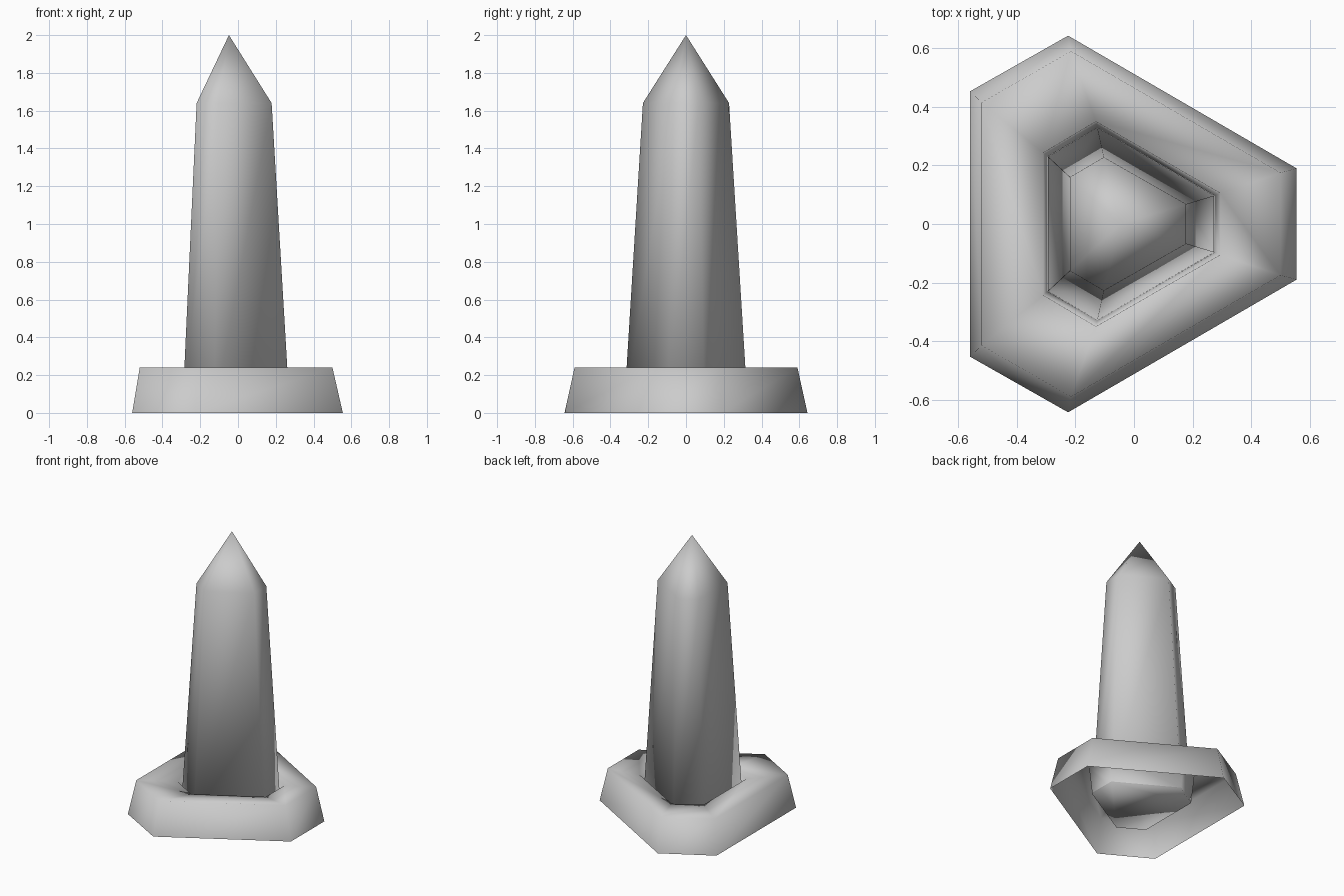
import bpy
import bmesh

cube = bpy.data.objects.get("Cube")
if cube:
    bpy.data.objects.remove(cube, do_unlink=True)

# Single stone colour
stone = bpy.data.materials.new("stone_grey")
stone.use_nodes = True
grey = (0.6, 0.6, 0.6, 1)
stone.diffuse_color = grey
stone.node_tree.nodes["Principled BSDF"].inputs["Base Color"].default_value = grey


def ring(bm, z, right, middle, left):
    """Triangle with cut corners, mirrored across y; counter-clockwise."""
    half = [right, middle, left]
    outline = half + [(x, -y) for x, y in reversed(half)]
    return [bm.verts.new((x, y, z)) for x, y in outline]


def bridge(bm, lower, upper):
    for i in range(len(lower)):
        j = (i + 1) % len(lower)
        bm.faces.new((lower[i], lower[j], upper[j], upper[i]))


def finish(bm, name):
    mesh = bpy.data.meshes.new(name)
    bm.to_mesh(mesh)
    bm.free()
    mesh.materials.append(stone)
    mesh.shade_smooth()
    obj = bpy.data.objects.new(name, mesh)
    bpy.context.collection.objects.link(obj)


# Hollow plinth: outer wall, sloping top and socket wall
bm = bmesh.new()
loops = [
    ring(bm, 0.0, (0.555, 0.19), (-0.225, 0.643), (-0.56, 0.453)),
    ring(bm, 0.24, (0.50, 0.175), (-0.215, 0.59), (-0.52, 0.415)),
    ring(bm, 0.22, (0.295, 0.105), (-0.13, 0.35), (-0.31, 0.243)),
    ring(bm, 0.03, (0.275, 0.097), (-0.125, 0.328), (-0.295, 0.23)),
]
for lower, upper in zip(loops, loops[1:]):
    bridge(bm, lower, upper)
finish(bm, "plinth")

# Tapered shaft with a pointed tip and a closed foot
bm = bmesh.new()
foot = ring(bm, 0.02, (0.274, 0.097), (-0.125, 0.328), (-0.294, 0.23))
shoulder = ring(bm, 1.64, (0.178, 0.068), (-0.103, 0.228), (-0.219, 0.16))
bridge(bm, foot, shoulder)
bm.faces.new(list(reversed(foot)))
tip = bm.verts.new((-0.048, 0, 2))
for i in range(len(shoulder)):
    bm.faces.new((shoulder[i], shoulder[(i + 1) % len(shoulder)], tip))
finish(bm, "shaft")
